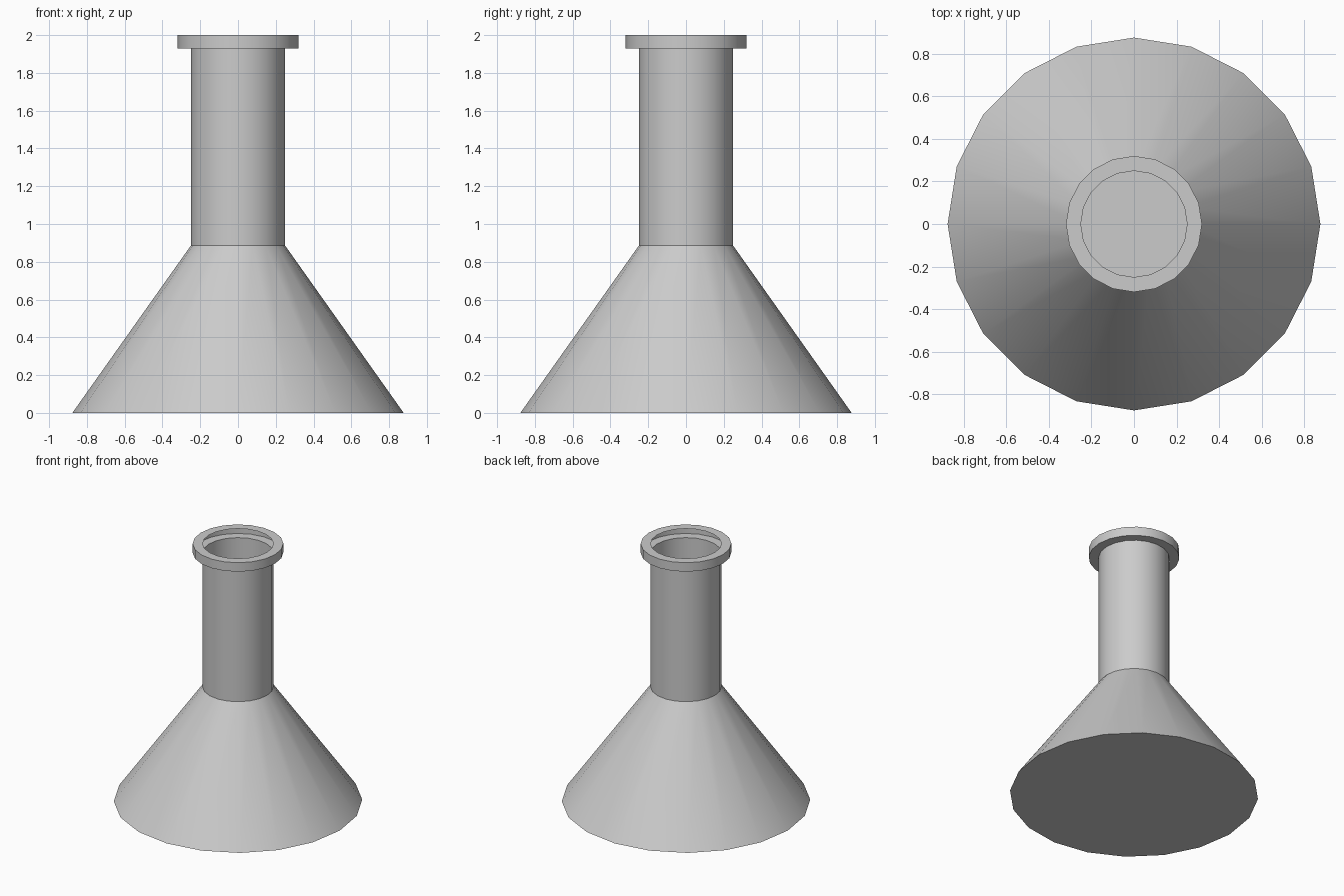
import bpy, bmesh
from math import cos, sin, tau, radians

if "Cube" in bpy.data.objects:
    bpy.data.objects.remove(bpy.data.objects["Cube"])

SIDES = 20

# Thin-walled profile (radius, height): base edge, shoulder, neck, hollow rolled rim
profile = [(0.877, 0), (0.25, 0.885), (0.25, 1.93),
           (0.32, 1.93), (0.32, 2.0), (0.25, 2.0)]

bm = bmesh.new()
rings = [[bm.verts.new((r * cos(tau * i / SIDES), r * sin(tau * i / SIDES), z))
          for i in range(SIDES)] for r, z in profile]

# Walls between neighbouring rings
for low, high in zip(rings, rings[1:]):
    for i in range(SIDES):
        j = (i + 1) % SIDES
        bm.faces.new((low[i], low[j], high[j], high[i]))

# Closed flat bottom; the mouth stays open
bm.faces.new(list(reversed(rings[0])))

mesh = bpy.data.meshes.new("conical_flask")
bm.to_mesh(mesh)
bm.free()
flask = bpy.data.objects.new("conical_flask", mesh)
bpy.context.collection.objects.link(flask)

# Smooth round walls, crisp rim, shoulder and base edges
bpy.context.view_layer.objects.active = flask
flask.select_set(True)
bpy.ops.object.shade_smooth_by_angle(angle=radians(30))
